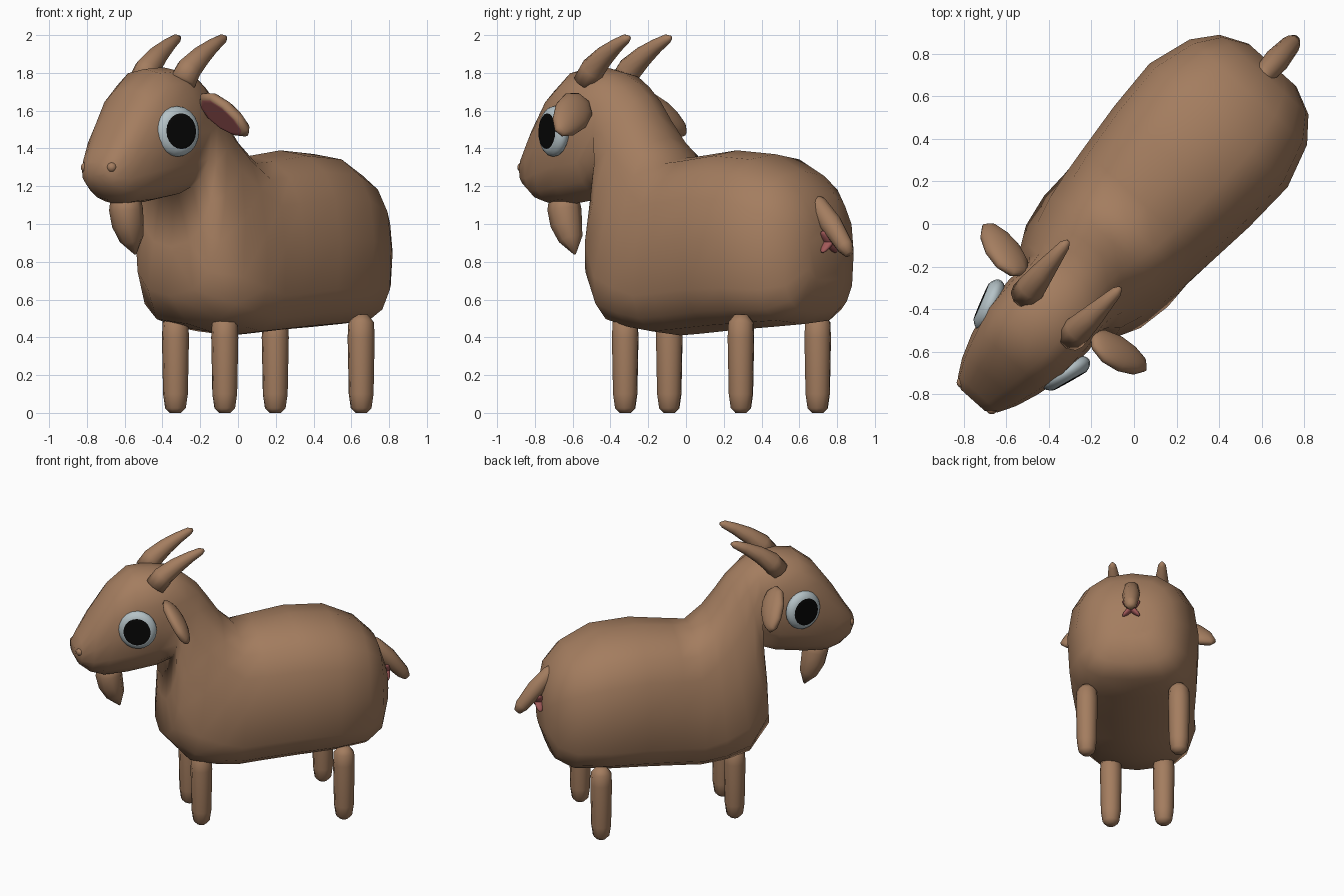
import bpy, bmesh
from math import sin, cos, pi, radians
from mathutils import Vector, Matrix

cube = bpy.data.objects.get("Cube")
if cube:
    bpy.data.objects.remove(cube, do_unlink=True)

# The animal is built facing -y, then turned on the spot
ROOT = Matrix.Translation((-0.01, 0.008, 0)) @ Matrix.Rotation(radians(-41.8), 4, 'Z')


def material(name, r, g, b):
    mat = bpy.data.materials.new(name)
    mat.use_nodes = True
    mat.diffuse_color = (r, g, b, 1)
    shader = next(n for n in mat.node_tree.nodes if n.type == 'BSDF_PRINCIPLED')
    shader.inputs["Base Color"].default_value = (r, g, b, 1)
    shader.inputs["Roughness"].default_value = 0.8
    return mat


BROWN = material("brown_coat", 0.37, 0.205, 0.115)
PINK = material("pink_skin", 0.36, 0.1, 0.1)
WHITE = material("eye_grey_white", 0.46, 0.54, 0.57)
BLACK = material("pupil_black", 0.002, 0.002, 0.002)


def finish(name, bm, mats):
    bmesh.ops.recalc_face_normals(bm, faces=bm.faces)
    mesh = bpy.data.meshes.new(name)
    bm.to_mesh(mesh)
    bm.free()
    for mat in mats:
        mesh.materials.append(mat)
    mesh.shade_smooth()
    obj = bpy.data.objects.new(name, mesh)
    bpy.context.collection.objects.link(obj)
    obj.matrix_world = ROOT
    return obj


def loft(name, rings, mat):
    """Skin a list of point rings and cap both ends."""
    bm = bmesh.new()
    loops = [[bm.verts.new(p) for p in ring] for ring in rings]
    count = len(loops[0])
    for a, b in zip(loops, loops[1:]):
        for i in range(count):
            j = (i + 1) % count
            bm.faces.new((a[i], a[j], b[j], b[i]))
    bm.faces.new(loops[0])
    bm.faces.new(loops[-1])
    return finish(name, bm, [mat])


def tube(name, path, radii, sides, mat):
    """Tapered round tube along a path."""
    path = [Vector(p) for p in path]
    rings = []
    for i, (p, r) in enumerate(zip(path, radii)):
        along = (path[min(i + 1, len(path) - 1)] - path[max(i - 1, 0)]).normalized()
        side = Vector((1, 0, 0))
        side = (side - along * side.dot(along)).normalized()
        other = along.cross(side)
        rings.append([p + r * (side * cos(a) + other * sin(a))
                      for a in (2 * pi * k / sides for k in range(sides))])
    return loft(name, rings, mat)


def disc(name, centre, normal, along, size, mats, limit, segments=20, taper=0.0):
    """Flattened ball whose pole faces normal; beyond the limit it is cut flat
    and takes the second colour."""
    normal = Vector(normal).normalized()
    along = Vector(along)
    along = (along - normal * along.dot(normal)).normalized()
    across = normal.cross(along)
    bm = bmesh.new()
    bmesh.ops.create_uvsphere(bm, u_segments=segments, v_segments=16, radius=1)
    for face in bm.faces:
        face.material_index = int(face.calc_center_median().z > limit)
    for v in bm.verts:
        l, w, n = v.co
        w *= 1 - taper * l
        v.co = (Vector(centre) + along * l * size[0]
                + across * w * size[1] + normal * min(n, limit) * size[2])
    return finish(name, bm, mats)


def power(value, p):
    return abs(value) ** p * (1 if value >= 0 else -1)


# Body, neck and head: top y, top z, bottom y, bottom z, half width, low bulge
sections = [
    (.99, .98, .99, .7, .15, 0),
    (.93, 1.17, .93, .53, .28, 0),
    (.82, 1.28, .82, .47, .37, .03),
    (.62, 1.37, .6, .455, .435, .03),
    (.35, 1.39, .35, .44, .425, .03),
    (.1, 1.36, .1, .42, .4, .05),
    (-.02, 1.35, -.05, .41, .385, .1),
    (-.13, 1.46, -.2, .43, .365, .22),
    (-.21, 1.58, -.38, .47, .33, .27),
    (-.28, 1.68, -.53, .62, .29, .2),
    (-.36, 1.75, -.52, .88, .25, .08),
    (-.45, 1.8, -.47, 1.18, .235, 0),
    (-.58, 1.83, -.58, 1.14, .25, 0),
    (-.73, 1.82, -.78, 1.11, .245, 0),
    (-.86, 1.72, -.93, 1.1, .21, 0),
    (-.99, 1.54, -1.02, 1.13, .17, 0),
    (-1.08, 1.39, -1.09, 1.19, .125, 0),
    (-1.12, 1.33, -1.12, 1.25, .075, 0),
]
rings = []
for ty, tz, by, bz, width, bulge in sections:
    top, bottom = Vector((0, ty, tz)), Vector((0, by, bz))
    ring = []
    for k in range(16):
        a = 2 * pi * k / 16
        # The belly is squarer than the back and head
        p = 0.62 if ty > -0.25 and cos(a) < 0 else 0.8
        u, v = power(sin(a), p), power(cos(a), p)
        point = (top + bottom) / 2 + (top - bottom) / 2 * v
        point.x = width * u * (1 - bulge * v)
        ring.append(point)
    rings.append(ring)
loft("body_and_head", rings, BROWN)

# Paired parts
for side, label in ((1, "left"), (-1, "right")):
    for part, x, y in (("front", .175, -.286), ("back", .305, .652)):
        heights = (0, .025, .1, .4, .48, .52)
        tube(f"{label}_{part}_leg", [(side * x, y, z) for z in heights],
             (.03, .055, .066, .072, .068, .035), 10, BROWN)

    horn = [(.145, -.59, 1.75), (.148, -.54, 1.82), (.155, -.45, 1.89),
            (.16, -.36, 1.945), (.164, -.29, 1.98), (.164, -.265, 1.988)]
    tube(f"{label}_horn", [(side * x, y, z) for x, y, z in horn],
         (.072, .068, .054, .038, .026, .01), 10, BROWN)

    disc(f"{label}_ear", (side * .365, -.5, 1.575), (side * -.15, -.82, -.55),
         (side * .24, .08, -.15), (.175, .1, .055), (BROWN, PINK), .5, 10, .2)

    disc(f"{label}_eye", (side * .24, -.735, 1.49), (side * .945, -.32, .03),
         (0, 0, 1), (.134, .128, .06), (WHITE, BLACK), .7)

    disc(f"{label}_nostril", (side * .092, -1.09, 1.3), (side, -1, 0),
         (0, 0, 1), (.027, .027, .027), (BROWN,), 2)

    # Small crossed folds under the tail
    disc(f"{label}_tail_fold", (0, 1.005, .905), (0, 1, 0),
         (side, 0, 1), (.08, .019, .03), (PINK,), 2)

# Beard and tail
tube("beard", [(0, -.88, 1.16), (0, -.875, 1.08), (0, -.86, 1.0), (0, -.83, .92), (0, -.8, .84)],
     (.075, .09, .085, .064, .006), 8, BROWN)
tube("tail", [(0, .88, 1.15), (0, .93, 1.1), (0, 1.02, 1.0), (0, 1.12, .88), (0, 1.15, .84)],
     (.025, .05, .06, .046, .025), 10, BROWN)
